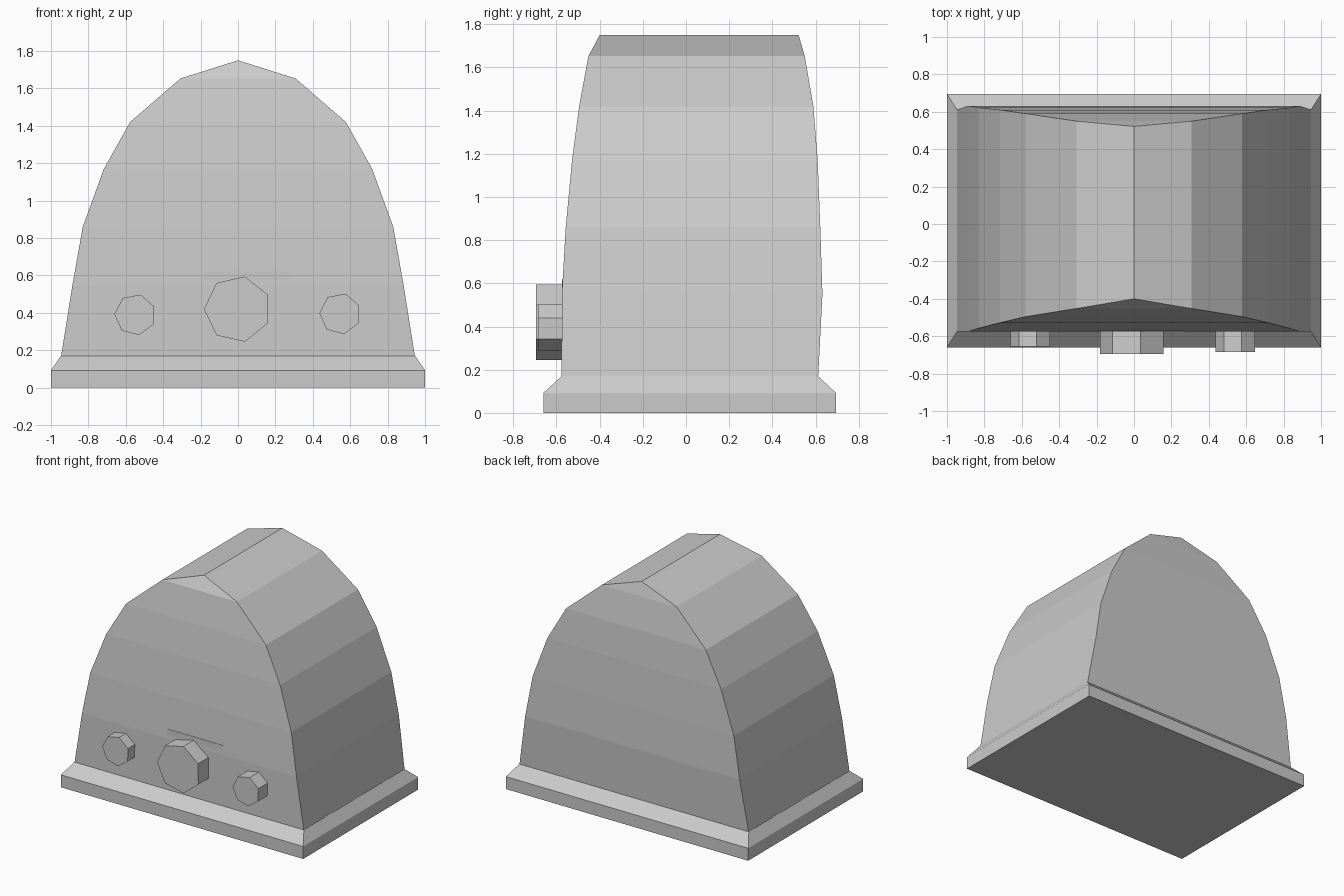
import bpy, bmesh, math

if "Cube" in bpy.data.objects:
    bpy.data.objects.remove(bpy.data.objects["Cube"])

grey = bpy.data.materials.new("grey")
grey.diffuse_color = (0.6, 0.6, 0.6, 1)
grey.use_nodes = True
grey.node_tree.nodes["Principled BSDF"].inputs["Base Color"].default_value = grey.diffuse_color


def finish(name, bm):
    bmesh.ops.recalc_face_normals(bm, faces=bm.faces)
    mesh = bpy.data.meshes.new(name)
    bm.to_mesh(mesh)
    bm.free()
    mesh.materials.append(grey)
    obj = bpy.data.objects.new(name, mesh)
    bpy.context.collection.objects.link(obj)


def loft(name, levels):
    """Stack rectangles given as (z, half width, front y, back y); zero width makes a ridge."""
    bm = bmesh.new()
    rings = []
    for z, w, f, b in levels:
        pts = [(-w, f), (w, f), (w, b), (-w, b)]
        rings.append([bm.verts.new((x, y, z)) for x, y in pts])
    for lo, hi in zip(rings, rings[1:]):
        for i in range(4):
            j = (i + 1) % 4
            bm.faces.new((lo[i], lo[j], hi[j], hi[i]))
    bm.faces.new(rings[0][::-1])
    if levels[-1][1] > 0:
        bm.faces.new(rings[-1])
    bmesh.ops.remove_doubles(bm, verts=bm.verts, dist=0.0005)
    finish(name, bm)


def knob(name, x, z, radius, front, first_angle):
    """Seven-sided stub standing out of the front wall."""
    bm = bmesh.new()
    ends = []
    for y in (front, -0.55):
        ring = []
        for i in range(7):
            a = math.radians(first_angle) + math.tau * i / 7
            ring.append(bm.verts.new((x + radius * math.cos(a), y, z + radius * math.sin(a))))
        ends.append(ring)
        bm.faces.new(ring)
    for i in range(7):
        j = (i + 1) % 7
        bm.faces.new((ends[0][i], ends[0][j], ends[1][j], ends[1][i]))
    finish(name, bm)


# Plinth with a sloped upper edge
loft("plinth", [(0, 1.0, -0.66, 0.695), (0.093, 1.0, -0.66, 0.695),
                (0.17, 0.947, -0.576, 0.612)])

# Domed body, narrowing to a ridge
loft("domed_body", [(0.16, 0.947, -0.576, 0.612), (0.55, 0.885, -0.575, 0.632),
                    (0.86, 0.83, -0.557, 0.622), (1.17, 0.717, -0.528, 0.61),
                    (1.42, 0.577, -0.495, 0.59), (1.653, 0.308, -0.452, 0.55),
                    (1.75, 0.0, -0.40, 0.522)])

# Nearly flush plate behind the middle knob
bm = bmesh.new()
bmesh.ops.create_cube(bm, size=1)
for v in bm.verts:
    v.co = (0.045 + 0.45 * v.co.x, -0.561 + 0.025 * v.co.y, 0.41 + 0.42 * v.co.z)
finish("flush_plate", bm)

# Front knobs
knob("middle_knob", -0.003, 0.42, 0.179, -0.695, 77.5)
knob("left_knob", -0.55, 0.39, 0.111, -0.656, 75)
knob("right_knob", 0.546, 0.395, 0.111, -0.685, 75)
